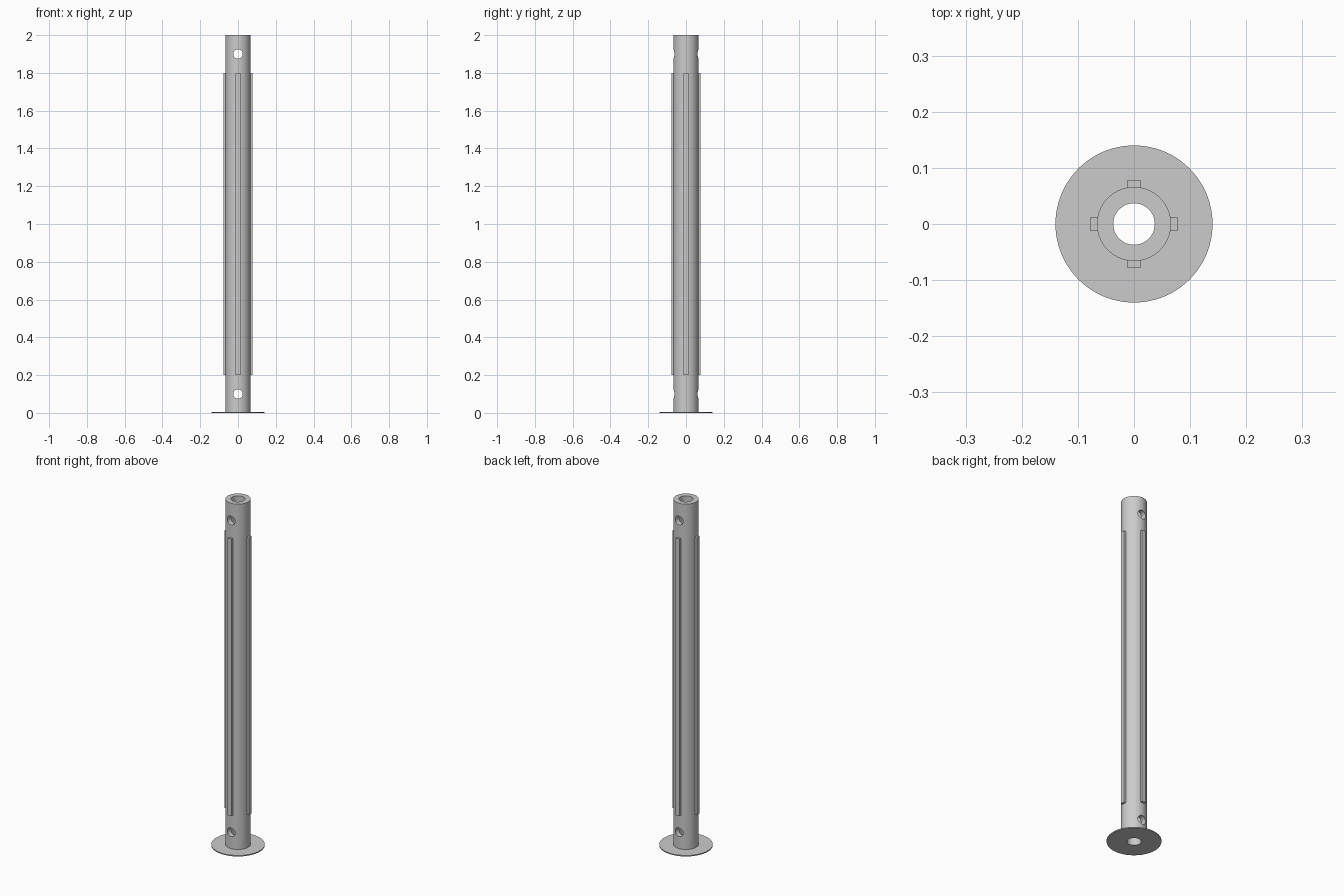
import bpy
import math

cube = bpy.data.objects.get("Cube")
if cube:
    bpy.data.objects.remove(cube, do_unlink=True)

BORE, TUBE, FLANGE = 0.037, 0.066, 0.14
THICK = 0.006
SEGMENTS = 96

metal = bpy.data.materials.new("plain grey")
metal.use_nodes = True
grey = (0.6, 0.6, 0.6, 1)
metal.diffuse_color = grey
metal.node_tree.nodes["Principled BSDF"].inputs["Base Color"].default_value = grey


def ring(name, inner, outer, low, high):
    """Hollow cylinder swept from a rectangular section."""
    section = [(inner, low), (outer, low), (outer, high), (inner, high)]
    verts, faces = [], []
    for i in range(SEGMENTS):
        a = 2 * math.pi * i / SEGMENTS
        verts += [(r * math.cos(a), r * math.sin(a), z) for r, z in section]
        n = (i + 1) % SEGMENTS
        for k in range(4):
            m = (k + 1) % 4
            faces.append((4 * i + k, 4 * n + k, 4 * n + m, 4 * i + m))
    mesh = bpy.data.meshes.new(name)
    mesh.from_pydata(verts, [], faces)
    obj = bpy.data.objects.new(name, mesh)
    bpy.context.collection.objects.link(obj)
    mesh.materials.append(metal)
    return obj


def activate(obj):
    bpy.ops.object.select_all(action="DESELECT")
    obj.select_set(True)
    bpy.context.view_layer.objects.active = obj


# Hollow tube and thin base flange
tube = ring("tube", BORE, TUBE, 0, 2)
flange = ring("base_flange", TUBE - 0.002, FLANGE, 0, THICK)

# Cross holes front to back near both ends
for z in (0.1, 1.9):
    bpy.ops.mesh.primitive_cylinder_add(
        vertices=48, radius=0.025, depth=0.4, location=(0, 0, z),
        rotation=(math.pi / 2, 0, 0))
    cutter = bpy.context.object
    cutter.name = "pin_hole_cutter"
    cutter.hide_render = True
    cutter.data.materials.append(metal)
    cut = tube.modifiers.new("pin_hole", "BOOLEAN")
    cut.operation = "DIFFERENCE"
    cut.solver = "EXACT"
    cut.object = cutter
    activate(tube)
    bpy.ops.object.modifier_apply(modifier=cut.name)
    bpy.data.objects.remove(cutter, do_unlink=True)

for part in (tube, flange):
    activate(part)
    bpy.ops.object.shade_smooth_by_angle(angle=math.radians(30))

# Four long ribs around the tube
for i, side in enumerate(("left", "back", "right", "front")):
    a = i * math.pi / 2
    mid = 0.0705
    bpy.ops.mesh.primitive_cube_add(
        size=1, location=(mid * math.cos(a), mid * math.sin(a), 1),
        rotation=(0, 0, a))
    rib = bpy.context.object
    rib.name = side + "_rib"
    rib.scale = (0.015, 0.024, 1.6)
    rib.data.materials.append(metal)
